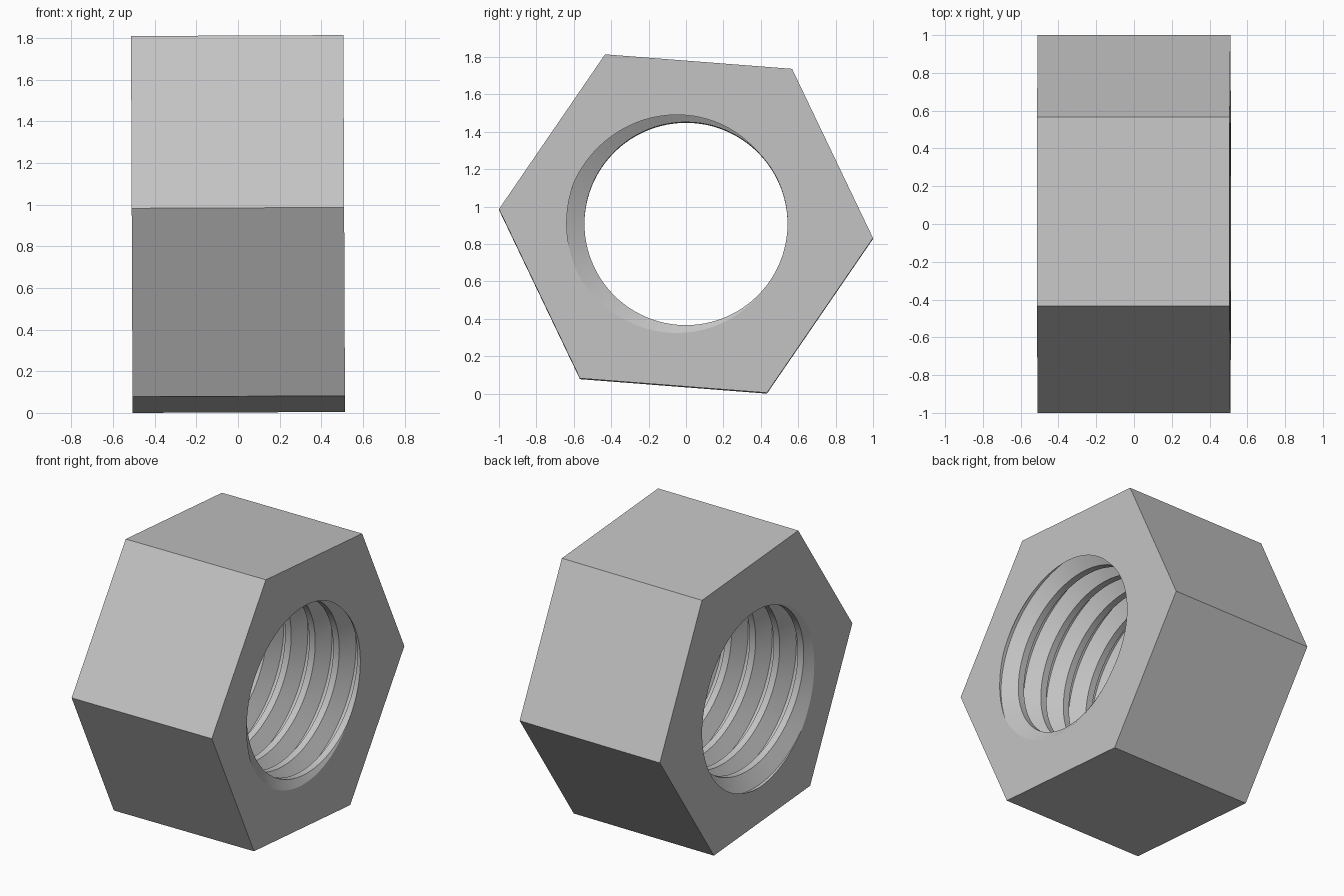
import bpy, bmesh
from math import cos, sin, tau, radians, floor

if "Cube" in bpy.data.objects:
    bpy.data.objects.remove(bpy.data.objects["Cube"], do_unlink=True)

HALF = 0.51                       # half thickness along x
HEX_R = 1.003                     # corner radius of the hexagon
MINOR, MAJOR = 0.543, 0.638       # thread crest and root radii
PITCH = 0.175
STEPS = 96                        # segments per turn, divisible by six
START = radians(-4.43)            # direction of the first corner
ROOT = radians(182)               # where the groove root meets the +x end
# Thread rails over one pitch: (fraction of pitch, radius)
RAILS = [(-0.0625, MAJOR), (0.0625, MAJOR), (0.375, MINOR), (0.625, MINOR)]


def angle(j):
    return START + tau * j / STEPS


def groove_centre(a):
    return HALF + PITCH * (a - ROOT) / tau


def thread_radius(x, a):
    """Radius of the hole wall at depth x and angle a."""
    f = (x - groove_centre(a)) / PITCH
    d = abs(f - floor(f + 0.5))
    t = min(max((d - 0.0625) / 0.3125, 0), 1)
    return MAJOR + (MINOR - MAJOR) * t


bm = bmesh.new()


def wall_point(x, j):
    x = min(max(x, -HALF), HALF)
    a = angle(j)
    r = thread_radius(x, a)
    return bm.verts.new((x, r * cos(a), r * sin(a)))


# Threaded hole: helical strips clipped at both end planes
turns = int(2 * HALF / PITCH) + 3
for i, (frac, _) in enumerate(RAILS):
    nxt = RAILS[i + 1][0] if i < 3 else RAILS[0][0] + 1
    for j in range(-turns * STEPS, 2 * STEPS):
        c0, c1 = groove_centre(angle(j)), groove_centre(angle(j + 1))
        lo, hi = c0 + frac * PITCH, c1 + nxt * PITCH
        if hi <= -HALF or lo >= HALF:
            continue
        bm.faces.new([wall_point(lo, j), wall_point(c0 + nxt * PITCH, j),
                      wall_point(hi, j + 1), wall_point(c1 + frac * PITCH, j + 1)])


# Hexagon sides and end faces, one sixth at a time
def corner(x, k):
    a = START + k * tau / 6
    return bm.verts.new((x, HEX_R * cos(a), HEX_R * sin(a)))


sector = STEPS // 6
for k in range(6):
    bm.faces.new([corner(-HALF, k), corner(-HALF, k + 1),
                  corner(HALF, k + 1), corner(HALF, k)])
    for x in (-HALF, HALF):
        arc = [wall_point(x, j) for j in range((k + 1) * sector, k * sector - 1, -1)]
        bm.faces.new([corner(x, k), corner(x, k + 1)] + arc)

# Weld the strips and tidy the clipped ends
bmesh.ops.remove_doubles(bm, verts=bm.verts, dist=0.00005)
bmesh.ops.dissolve_degenerate(bm, edges=bm.edges, dist=0.00005)
bmesh.ops.recalc_face_normals(bm, faces=bm.faces)

mesh = bpy.data.meshes.new("hex_nut")
bm.to_mesh(mesh)
bm.free()

# Grey metal
steel = bpy.data.materials.new("grey_steel")
steel.use_nodes = True
grey = (0.55, 0.55, 0.55, 1)
steel.diffuse_color = grey
steel.node_tree.nodes["Principled BSDF"].inputs["Base Color"].default_value = grey
mesh.materials.append(steel)

# Place the nut on the ground with its slight lean
nut = bpy.data.objects.new("hex_nut", mesh)
bpy.context.collection.objects.link(nut)
nut.location.z = 0.907
nut.rotation_euler.y = radians(-0.25)
bpy.context.view_layer.objects.active = nut
nut.select_set(True)
bpy.ops.object.shade_smooth_by_angle(angle=radians(25))
